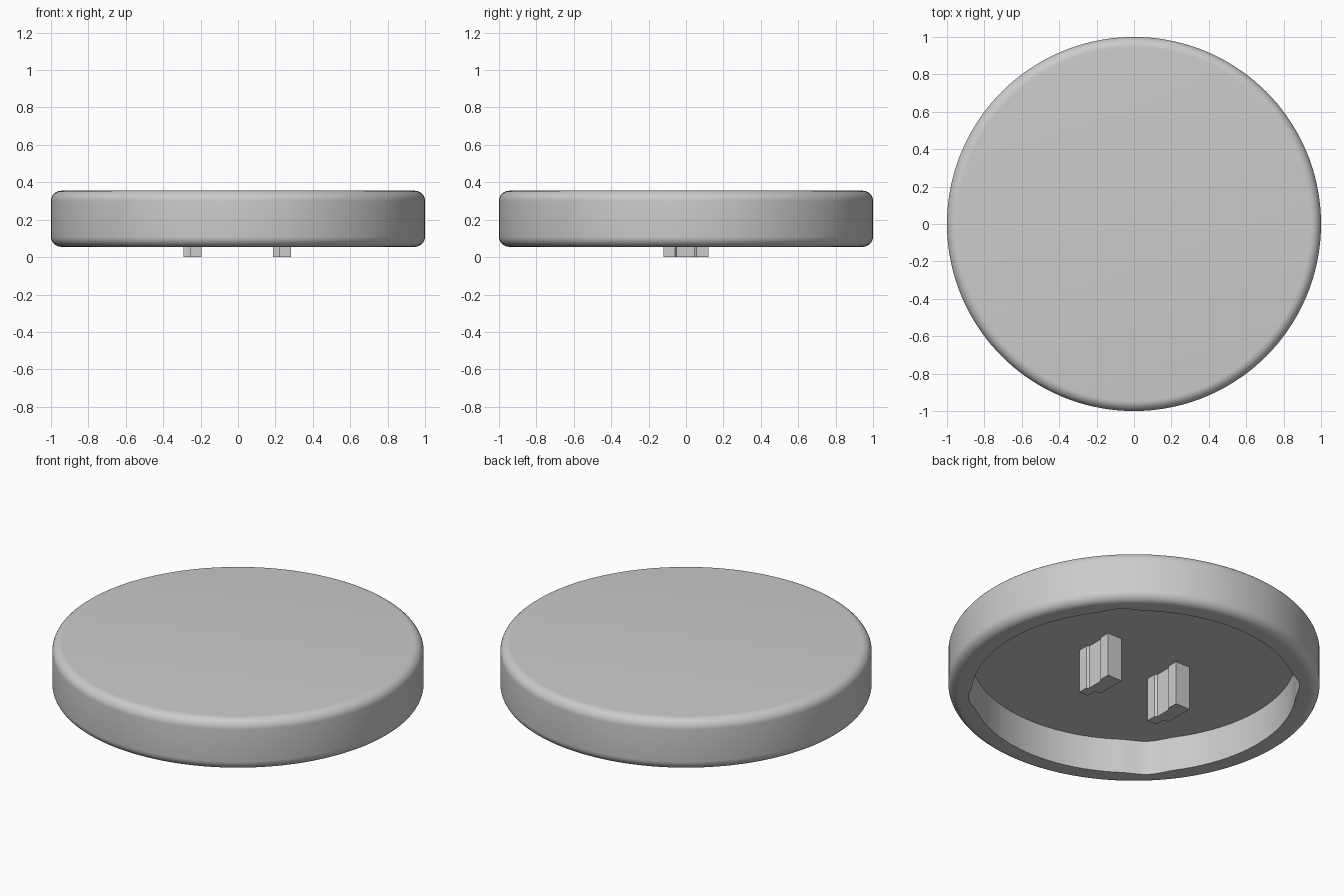
import bpy, bmesh, math

cube = bpy.data.objects.get("Cube")
if cube:
    bpy.data.objects.remove(cube, do_unlink=True)

# One flat grey
grey = bpy.data.materials.new("plain_grey")
grey.use_nodes = True
colour = (0.6, 0.6, 0.6, 1)
grey.diffuse_color = colour
grey.node_tree.nodes["Principled BSDF"].inputs["Base Color"].default_value = colour

SEGMENTS = 144
BOTTOM, TOP, FLOOR = 0.055, 0.355, 0.26
FILLET = 0.055
INNER = 0.872


def finish(name, bm):
    bmesh.ops.recalc_face_normals(bm, faces=bm.faces)
    mesh = bpy.data.meshes.new(name)
    bm.to_mesh(mesh)
    bm.free()
    mesh.materials.append(grey)
    obj = bpy.data.objects.new(name, mesh)
    bpy.context.collection.objects.link(obj)
    return obj


def inner_radius(angle):
    """Inner wall radius, with four shallow grooves on the diagonals."""
    off = (angle % (math.pi / 2)) - math.pi / 4
    half = math.radians(10)
    if abs(off) >= half:
        return INNER
    return INNER + 0.022 * 0.5 * (1 + math.cos(math.pi * off / half))


def arc(z, start):
    """Quarter-round section of the outer edge."""
    steps = 8
    return [(1 - FILLET + FILLET * math.cos(start + i * math.pi / 2 / steps),
             z + FILLET * math.sin(start + i * math.pi / 2 / steps))
            for i in range(steps + 1)]


# Hollow round cap; a radius of None follows the grooved inner wall
profile = [(None, FLOOR), (None, BOTTOM)]
profile += arc(BOTTOM + FILLET, -math.pi / 2) + arc(TOP - FILLET, 0)
bm = bmesh.new()
rings = []
for r, z in profile:
    ring = []
    for i in range(SEGMENTS):
        a = 2 * math.pi * i / SEGMENTS
        rad = inner_radius(a) if r is None else r
        ring.append(bm.verts.new((rad * math.cos(a), rad * math.sin(a), z)))
    rings.append(ring)
for low, high in zip(rings, rings[1:]):
    for i in range(SEGMENTS):
        j = (i + 1) % SEGMENTS
        bm.faces.new((low[i], low[j], high[j], high[i]))
bm.faces.new(rings[0])
bm.faces.new(rings[-1])
cap = finish("cap", bm)
bpy.ops.object.select_all(action='DESELECT')
cap.select_set(True)
bpy.context.view_layer.objects.active = cap
bpy.ops.object.shade_smooth_by_angle(angle=math.radians(35))

# Two stepped prongs hanging from the recess
outline = [(0.048, -0.12), (0.048, -0.06), (0.036, -0.05), (0.036, 0.045),
           (0.048, 0.055), (0.048, 0.12), (-0.048, 0.12), (-0.048, -0.055),
           (-0.012, -0.065), (-0.012, -0.12)]
for name, x in (("left_prong", 0.235), ("right_prong", -0.243)):
    bm = bmesh.new()
    face = bm.faces.new([bm.verts.new((x + px, py, 0)) for px, py in outline])
    out = bmesh.ops.extrude_face_region(bm, geom=[face])
    top = [v for v in out["geom"] if isinstance(v, bmesh.types.BMVert)]
    bmesh.ops.translate(bm, verts=top, vec=(0, 0, FLOOR + 0.01))
    finish(name, bm)
